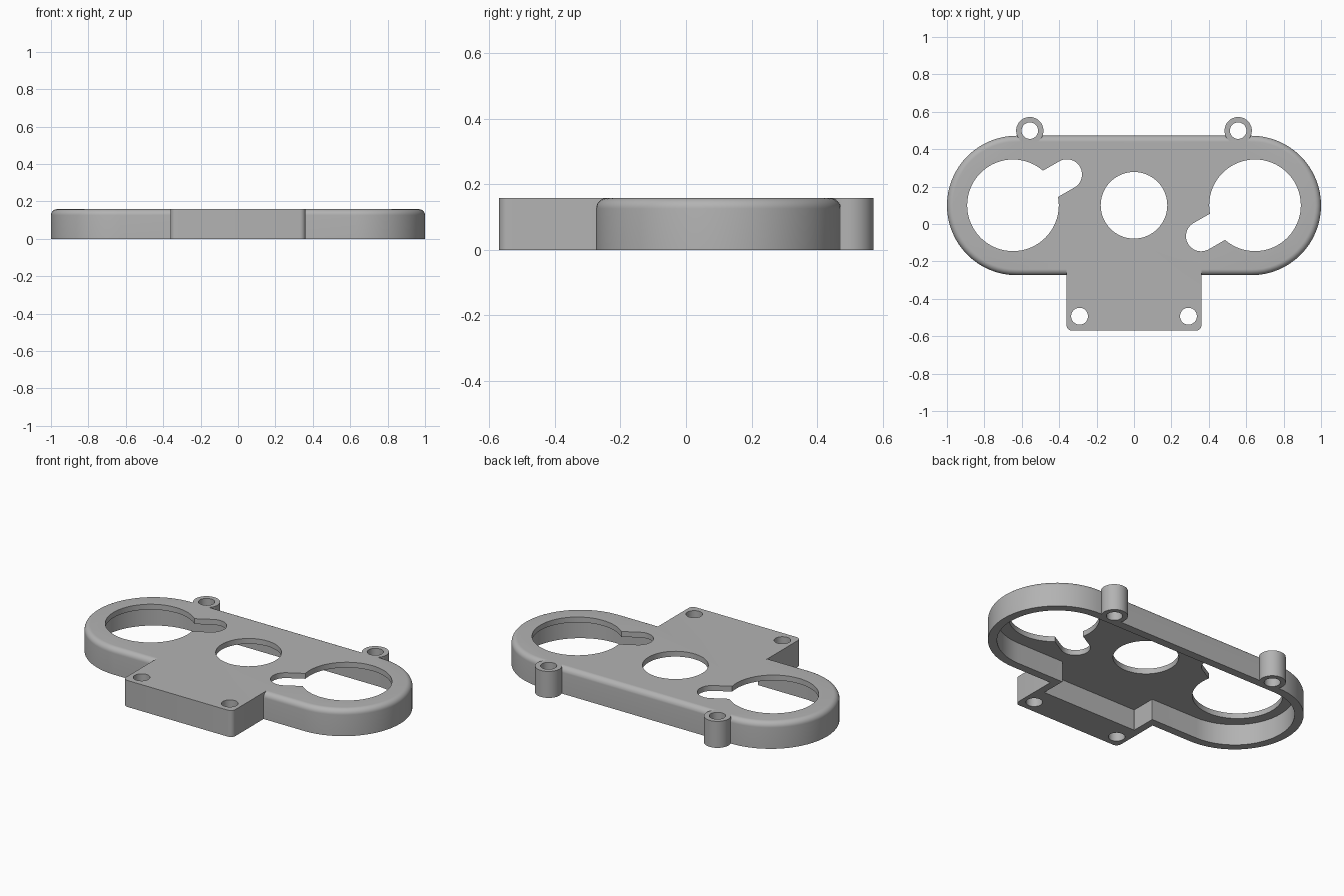
import bpy, bmesh, math
from mathutils import Vector

H = 0.158          # overall height
ROOF = 0.126       # underside of the top skin
WALL = 0.049       # side wall thickness
FILLET = 0.032     # rounded upper rim
MID_Y = 0.099      # long axis of the body
BODY_R, BODY_X = 0.373, 0.627

cube = bpy.data.objects.get("Cube")
if cube:
    bpy.data.objects.remove(cube, do_unlink=True)

grey = bpy.data.materials.new("satin grey")
grey.use_nodes = True
colour = (0.45, 0.45, 0.45, 1)
grey.diffuse_color = colour
grey.node_tree.nodes["Principled BSDF"].inputs["Base Color"].default_value = colour


def capsule(a, b, r, n=32):
    """Outline of a slot from a to b; a circle when both ends match."""
    a, b = Vector(a), Vector(b)
    axis = b - a
    start = math.atan2(axis.y, axis.x) - math.pi / 2
    points = []
    for centre, turn in ((b, 0), (a, math.pi)):
        for i in range(n + 1):
            t = start + turn + math.pi * i / n
            points.append(centre + r * Vector((math.cos(t), math.sin(t))))
    return points


def rounded_box(x, y0, y1, r, n=6):
    """Outline of a box from -x to x whose two front corners are rounded."""
    points = [Vector((x, y1)), Vector((-x, y1))]
    for side, turn in ((-1, math.pi), (1, 1.5 * math.pi)):
        for i in range(n + 1):
            t = turn + math.pi / 2 * i / n
            points.append(Vector((side * (x - r) + r * math.cos(t), y0 + r + r * math.sin(t))))
    return points


def loft(name, rings):
    """Closed solid through a stack of (outline, z) rings."""
    bm = bmesh.new()
    loops = [[bm.verts.new((p.x, p.y, z)) for p in outline] for outline, z in rings]
    bm.faces.new(loops[0][::-1])
    bm.faces.new(loops[-1])
    for low, high in zip(loops, loops[1:]):
        for i in range(len(low)):
            j = (i + 1) % len(low)
            bm.faces.new((low[i], low[j], high[j], high[i]))
    bmesh.ops.remove_doubles(bm, verts=bm.verts, dist=1e-5)
    bmesh.ops.recalc_face_normals(bm, faces=bm.faces)
    mesh = bpy.data.meshes.new(name)
    bm.to_mesh(mesh)
    bm.free()
    mesh.materials.append(grey)
    obj = bpy.data.objects.new(name, mesh)
    bpy.context.collection.objects.link(obj)
    return obj


def prism(name, outline, z0, z1):
    return loft(name, [(outline, z0), (outline, z1)])


def combine(target, tool, operation):
    """Apply a boolean and discard the tool."""
    bpy.context.view_layer.objects.active = target
    mod = target.modifiers.new(operation, 'BOOLEAN')
    mod.operation, mod.solver, mod.object = operation, 'EXACT', tool
    bpy.ops.object.modifier_apply(modifier=mod.name)
    bpy.data.objects.remove(tool, do_unlink=True)


def stadium(inset):
    return capsule((-BODY_X, MID_Y), (BODY_X, MID_Y), BODY_R - inset)


# Main body with a rounded upper rim
rings = [(stadium(0), 0)]
for i in range(9):
    t = math.pi / 2 * i / 8
    rings.append((stadium(FILLET * (1 - math.cos(t))), H - FILLET * (1 - math.sin(t))))
plate = loft("housing_plate", rings)

# Front tab and rear mounting ears
combine(plate, prism("front_tab", rounded_box(0.361, -0.57, 0.05, 0.03), 0, H), 'UNION')
ears = [(side * 0.557, 0.499) for side in (-1, 1)]
for ear in ears:
    combine(plate, prism("mounting_ear", capsule(ear, ear, 0.073), 0, H), 'UNION')

# Hollow underside, reaching into the tab
cavity = prism("cavity", stadium(WALL), -0.1, ROOF)
combine(cavity, prism("tab_pocket", rounded_box(0.317, -0.376, 0.05, 0.001, 1), -0.1, ROOF), 'UNION')
combine(plate, cavity, 'DIFFERENCE')

# Screw holes, centre opening, and dial openings with their keyhole slots
cuts = [(ear, ear, 0.044) for ear in ears]
cuts.append(((0, 0.1), (0, 0.1), 0.178))
for side in (-1, 1):
    screw = (side * 0.291, -0.493)
    dial = (side * 0.647, 0.1)
    lobe = (side * 0.359, 0.1 - side * 0.165)
    cuts += [(screw, screw, 0.045), (dial, dial, 0.245), (dial, lobe, 0.081)]
for a, b, r in cuts:
    combine(plate, prism("hole", capsule(a, b, r), -0.1, H + 0.1), 'DIFFERENCE')

# Smooth curves, crisp edges
bpy.ops.object.select_all(action='DESELECT')
plate.select_set(True)
bpy.context.view_layer.objects.active = plate
bpy.ops.object.shade_smooth_by_angle(angle=math.radians(30))
